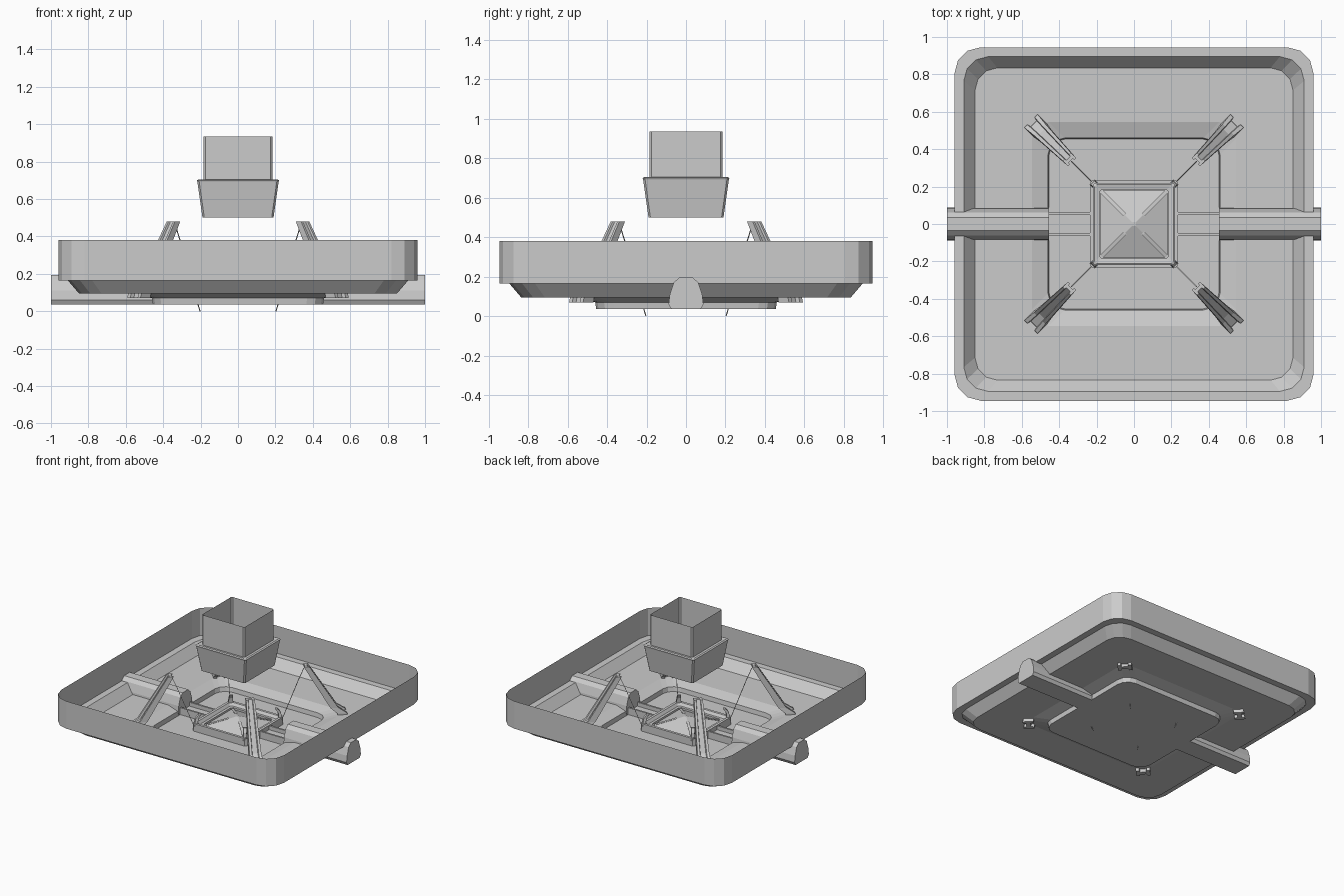
import bpy, bmesh, math
from mathutils import Vector

if "Cube" in bpy.data.objects:
    bpy.data.objects.remove(bpy.data.objects["Cube"])


def make_object(name, bm, fix=True):
    if fix:
        bmesh.ops.recalc_face_normals(bm, faces=bm.faces)
    me = bpy.data.meshes.new(name)
    bm.to_mesh(me)
    bm.free()
    ob = bpy.data.objects.new(name, me)
    bpy.context.collection.objects.link(ob)
    return ob


def rounded_rect(hx, hy, r, z, seg):
    pts = []
    for i, (sx, sy) in enumerate(((1, 1), (-1, 1), (-1, -1), (1, -1))):
        for k in range(seg + 1):
            a = math.pi / 2 * (i + k / seg)
            pts.append((sx * (hx - r) + r * math.cos(a), sy * (hy - r) + r * math.sin(a), z))
    return pts


def loft(name, rings, cap_start=False, cap_end=False, closed=False):
    bm = bmesh.new()
    vs = [[bm.verts.new(p) for p in ring] for ring in rings]
    n = len(vs[0])
    pairs = list(zip(vs, vs[1:]))
    if closed:
        pairs.append((vs[-1], vs[0]))
    for a, b in pairs:
        for i in range(n):
            j = (i + 1) % n
            bm.faces.new((a[i], a[j], b[j], b[i]))
    if cap_start:
        bm.faces.new(vs[0])
    if cap_end:
        bm.faces.new(vs[-1])
    return make_object(name, bm)


def box(name, x0, x1, y0, y1, z0, z1):
    rings = [[(x0, y0, z), (x1, y0, z), (x1, y1, z), (x0, y1, z)] for z in (z0, z1)]
    return loft(name, rings, True, True)


# Thin tray: wall, flange, sloped skirt, floor and sunken centre
tray = [(0.96, 0.945, 0.14, 0.38), (0.96, 0.945, 0.14, 0.165),
        (0.91, 0.895, 0.13, 0.165), (0.85, 0.835, 0.12, 0.095),
        (0.545, 0.545, 0.09, 0.095), (0.46, 0.46, 0.09, 0.07),
        (0.455, 0.455, 0.09, 0.036)]
loft("tray", [rounded_rect(hx, hy, r, z, 3) for hx, hy, r, z in tray], cap_end=True)

# Hanging hopper, open at top and bottom
hopper = [(0.19, 0.5), (0.217, 0.69), (0.22, 0.70), (0.21, 0.705), (0.184, 0.70), (0.184, 0.935)]
loft("hopper", [rounded_rect(h, h, 0.01, z, 1) for h, z in hopper])

# Raised square base frame with a low pyramid in the middle
frame = [(0.235, 0.036), (0.235, 0.095), (0.215, 0.095), (0.2, 0.075), (0.18, 0.075), (0.18, 0.06)]
loft("base_frame", [rounded_rect(h, h, 0.015, z, 1) for h, z in frame])
loft("spreader_pyramid", [rounded_rect(0.18, 0.18, 0.002, 0.06, 1),
                          rounded_rect(0.01, 0.01, 0.002, 0.12, 1)], cap_end=True)

# Side bars with a hump profile, and rails joining them to the base
hump = [(0.075, 0.036), (0.088, 0.06), (0.082, 0.11), (0.062, 0.17), (0.035, 0.195)]
profile = hump + [(-y, z) for y, z in reversed(hump)]
for s, side in ((1, "right"), (-1, "left")):
    loft("side_bar_" + side, [[(s * x, y, z) for y, z in profile] for x in (0.455, 1.0)], True, True)
    x0, x1 = sorted((s * 0.22, s * 0.46))
    box("channel_" + side, x0, x1, -0.05, 0.05, 0.036, 0.06)
    for y in (-0.056, 0.056):
        box("rail_" + side, x0, x1, y - 0.007, y + 0.007, 0.036, 0.09)

# Four leaning struts with grooved faces, corner posts, ribs and thin wires
groove = [(-1, -1), (-0.55, -1), (-0.45, -0.4), (0.45, -0.4), (0.55, -1), (1, -1),
          (1, 1), (0.55, 1), (0.45, 0.4), (-0.45, 0.4), (-0.55, 1), (-1, 1)]
block = [(-1, -1), (1, -1), (1, 1), (-1, 1)]
# each station: distance along x and y, height, half width, half depth
strut = [(0.53, 0.07, 0.05, 0.038), (0.525, 0.105, 0.05, 0.035),
         (0.485, 0.15, 0.043, 0.028), (0.345, 0.48, 0.031, 0.02)]
post = [(0.215, 0.075, 0.02, 0.012), (0.21, 0.13, 0.014, 0.01), (0.195, 0.16, 0.012, 0.01)]
rib = [(0.18, 0.067, 0.01, 0.004), (0.05, 0.111, 0.01, 0.004)]
wire = [(0.335, 0.46, 0.002, 0.002), (0.31, 0.38, 0.002, 0.002),
        (0.215, 0.04, 0.002, 0.002), (0.203, 0.0, 0.002, 0.002)]
for sx in (1, -1):
    for sy in (1, -1):
        out = Vector((sx, sy, 0)).normalized()
        side = Vector((-out.y, out.x, 0))
        for name, stations, section in (("strut", strut, groove), ("corner_post", post, block),
                                        ("pyramid_rib", rib, block), ("wire", wire, block)):
            rings = [[Vector((sx * c, sy * c, z)) + side * u * w + out * v * d for u, v in section]
                     for c, z, w, d in stations]
            loft(name, rings, True, True)
